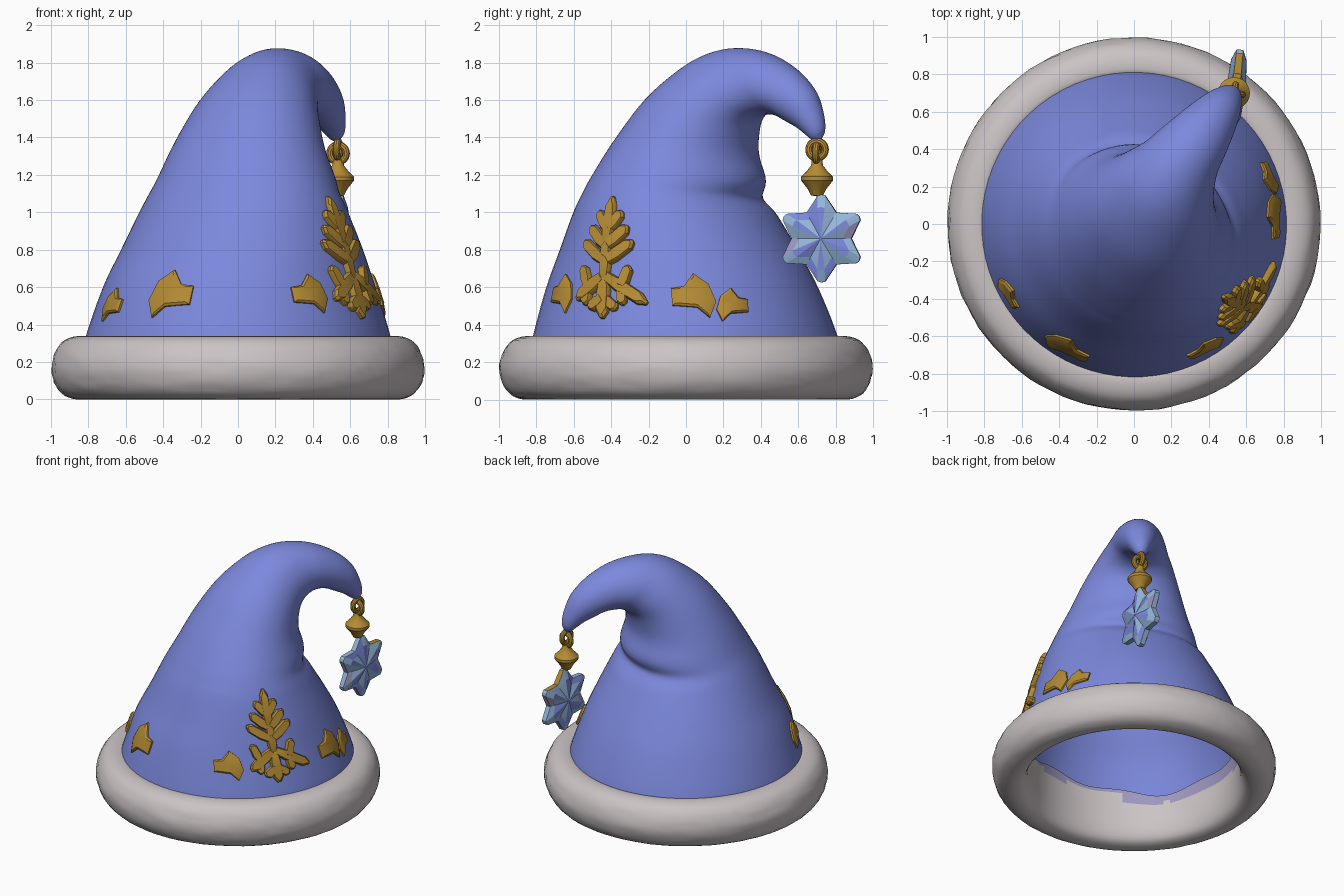
import bpy, bmesh, math, random
from mathutils import Vector, Matrix
from mathutils.bvhtree import BVHTree

if "Cube" in bpy.data.objects:
    bpy.data.objects.remove(bpy.data.objects["Cube"])

random.seed(4)


def material(name, rgb):
    m = bpy.data.materials.new(name)
    m.diffuse_color = (*rgb, 1)
    m.use_nodes = True
    m.node_tree.nodes["Principled BSDF"].inputs["Base Color"].default_value = m.diffuse_color
    return m


BLUE = material("periwinkle felt", (0.20, 0.25, 0.72))
FUR = material("warm grey fur", (0.60, 0.55, 0.56))
LILAC = material("lilac grey lining", (0.34, 0.31, 0.52))
GOLD = material("gold", (0.46, 0.26, 0.035))
ICE = material("pale ice blue", (0.30, 0.47, 0.70))


def finish(bm, name, mats, angle=40):
    bmesh.ops.recalc_face_normals(bm, faces=bm.faces)
    me = bpy.data.meshes.new(name)
    bm.to_mesh(me)
    bm.free()
    for m in mats:
        me.materials.append(m)
    ob = bpy.data.objects.new(name, me)
    bpy.context.collection.objects.link(ob)
    bpy.ops.object.select_all(action='DESELECT')
    ob.select_set(True)
    bpy.context.view_layer.objects.active = ob
    bpy.ops.object.shade_smooth_by_angle(angle=math.radians(angle))
    return ob


def refine(rows, n):
    """Catmull-Rom interpolation of a table of profile rows."""
    out = []
    for i in range(len(rows) - 1):
        p0, p1, p2, p3 = [Vector(rows[min(max(j, 0), len(rows) - 1)]) for j in range(i - 1, i + 3)]
        for k in range(n):
            t = k / n
            out.append(0.5 * (2 * p1 + (p2 - p0) * t + (2 * p0 - 5 * p1 + 4 * p2 - p3) * t * t
                              + (3 * p1 - p0 - 3 * p2 + p3) * t ** 3))
    return out + [Vector(rows[-1])]


def loft(rings, cap_end=False):
    bm = bmesh.new()
    vs = [[bm.verts.new(p) for p in r] for r in rings]
    n = len(vs[0])
    for a, b in zip(vs, vs[1:]):
        for i in range(n):
            bm.faces.new((a[i], a[(i + 1) % n], b[(i + 1) % n], b[i]))
    if cap_end:
        bm.faces.new(vs[-1])
    return bm


def lathe(profile, n, centre=(0, 0, 0)):
    return [[Vector(centre) + Vector((r * math.cos(2 * math.pi * i / n), r * math.sin(2 * math.pi * i / n), z))
             for i in range(n)] for r, z in profile]


# Hat: rings given by outer point, inner point (along the bend, height), side radius, side shift
D, S, Z = Vector((0.6, 0.8, 0)), Vector((0.8, -0.6, 0)), Vector((0, 0, 1))
HAT = [
    (-.84, .20, .83, .20, .84, 0), (-.815, .34, .81, .34, .815, .003), (-.735, .60, .71, .60, .732, .018),
    (-.64, .80, .605, .80, .66, .04), (-.55, 1.0, .50, .98, .583, .06),
    (-.497, 1.10, .455, 1.075, .54, .065), (-.442, 1.20, .43, 1.16, .497, .066),
    (-.32, 1.40, .405, 1.32, .42, .05), (-.15, 1.62, .425, 1.44, .345, .035),
    (.045, 1.78, .465, 1.495, .28, .02), (.20, 1.855, .52, 1.52, .23, .01), (.36, 1.877, .58, 1.522, .195, 0),
    (.54, 1.85, .635, 1.51, .168, 0), (.71, 1.77, .695, 1.48, .138, 0), (.835, 1.66, .765, 1.445, .104, 0),
    (.895, 1.54, .815, 1.41, .072, 0), (.915, 1.45, .85, 1.385, .045, 0), (.902, 1.395, .872, 1.38, .015, 0),
]
rings, lining = [], []
for k, (wo, zo, wi, zi, rs, so) in enumerate(refine(HAT, 5)):
    mid = D * (wo + wi) / 2 + Z * (zo + zi) / 2 + S * so
    half = D * (wi - wo) / 2 + Z * (zi - zo) / 2
    ring = []
    for i in range(72):
        a = 2 * math.pi * i / 72
        p = mid + half * math.cos(a) + S * rs * math.sin(a)
        # folded crease across the back, dipping towards the middle
        off = math.atan2(math.sin(a + 0.35), math.cos(a + 0.35))
        w = math.exp(-(off / 0.95) ** 2)
        h = p.z - 1.07 - 0.02 * off * off
        dent = 0.042 * math.exp(-(h / 0.05) ** 2) - 0.018 * math.exp(-((h - .12) / 0.07) ** 2)
        if k < 42:
            p -= (half.normalized() * math.cos(a) + S * math.sin(a)) * dent * w
        ring.append(p)
    rings.append(ring)
    if 5 <= k <= 45:
        lining.append([p + (mid - p).normalized() * 0.03 for p in ring])
hat_bm = loft(rings, True)
surface = BVHTree.FromBMesh(hat_bm)
finish(hat_bm, "hat_cone", [BLUE], 60)
finish(loft(lining, True), "hat_inside", [BLUE], 60)

# Fur brim with the lining running up inside
BRIM = [(.79, .30), (.81, .335), (.88, .335), (.945, .303), (.985, .24), (1.0, .165), (.985, .09), (.945, .03),
        (.885, .003), (.83, .003), (.78, .03), (.75, .10), (.74, .20), (.742, .30), (.735, .39)]
brim = lathe(refine(BRIM, 3), 96)
for k, ring in enumerate(brim):
    for i, p in enumerate(ring):
        a = 2 * math.pi * i / 96
        if k > 36:
            p.z += (k - 36) / 6 * 0.03 * (math.sin(3 * a) + 0.6 * math.sin(8 * a))
        elif 8 < k < 24:
            p.xy *= 1 - 0.006 * random.random()
bm = loft(brim)
for f in bm.faces:
    c = f.calc_center_median()
    turn = math.degrees(math.atan2(c.y, c.x)) % 360
    low = 0.29 if 140 < turn < 235 else 0.37
    f.material_index = int(c.z > low and c.xy.length < 0.77)
finish(bm, "fur_brim", [FUR, LILAC], 60)


# Gold shapes laid on the felt
def on_hat(az, a, z, lift):
    ang = math.radians(az) + a / 0.72
    d = Vector((math.cos(ang), math.sin(ang), 0))
    hit, nor, _, _ = surface.ray_cast(Vector((0, 0, z)) + d * 2, -d)
    return hit + (d * 0.9 + Z * 0.35).normalized() * lift


def add_plate(bm, az, pts, lift=0.03):
    c = sum((Vector(p) for p in pts), Vector((0, 0))) / len(pts)
    layers = []
    for scale, h in ((1, -0.012), (1, lift * 0.6), (0.82, lift)):
        layers.append([bm.verts.new(on_hat(az, *(c + (Vector(p) - c) * scale), h)) for p in pts])
    n = len(pts)
    for lo, hi in zip(layers, layers[1:]):
        for i in range(n):
            bm.faces.new((lo[i], lo[(i + 1) % n], hi[(i + 1) % n], hi[i]))
    top = bm.verts.new(on_hat(az, *c, lift))
    for i in range(n):
        bm.faces.new((layers[-1][i], layers[-1][(i + 1) % n], top))


def leaf(p, q, w):
    """Blunt stroke outline from p to q, sheared so the whole figure leans."""
    p, q = Vector(p), Vector(q)
    t = q - p
    s = Vector((-t.y, t.x)).normalized() * w
    pts = [p - s * .7, p + t * .35 - s, p + t * .85 - s * .9, q - s * .25, q + s * .25,
           p + t * .85 + s * .9, p + t * .35 + s, p + s * .7]
    return [v + Vector(((0.45 - v.y) * 0.10, 0)) for v in pts]


FRAGMENT = [(-.115, .03), (-.05, .04), (0, .11), (.08, .055), (.115, -.04), (.08, -.125), (.02, -.07), (-.105, -.06)]
for i, (az, z, flip, size) in enumerate([(-60, .57, 1, .88), (-118.5, .57, -1, 1.08), (-151, .51, -1, .75),
                                         (3, .56, 1, 1), (19, .51, -1, .75)]):
    bm = bmesh.new()
    add_plate(bm, az, [(x * flip * size, z + y * size) for x, y in FRAGMENT], 0.02)
    finish(bm, f"gold_fragment_{i + 1}", [GOLD], 30)

# Large snowflake: trunk, paired upper branches, three lower arms with twigs
strokes = [((0, .62), (0, .86), .032), ((0, .80), (0, 1.08), .036),
           ((0, .66), (0, .43), .036), ((0, .66), (-.17, .53), .036), ((0, .66), (.24, .51), .036)]
for s in (-1, 1):
    strokes += [((0, .90), (s * .085, 1.0), .032), ((0, .81), (s * .13, .92), .034),
                ((0, .73), (s * .165, .84), .034), ((s * .10, .59), (s * .145, .71), .03),
                ((0, .54), (s * .08, .48), .03), ((s * .10, .60), (s * .11, .50), .028)]
bm = bmesh.new()
for k, (p, q, w) in enumerate(strokes):
    add_plate(bm, -34, leaf(p, q, w), 0.03 + 0.0008 * (k % 5))
finish(bm, "gold_snowflake", [GOLD], 30)

# Pendant: two crossed links and a bead
X, Y = 0.535, 0.70
for name, z, rot in (("upper_link", 1.335, (math.pi / 2, 0, math.radians(80))),
                     ("lower_link", 1.315, (math.pi / 2, 0, math.radians(-10)))):
    bpy.ops.mesh.primitive_torus_add(major_radius=0.045, minor_radius=0.019, major_segments=28,
                                     minor_segments=10, location=(X, Y, z), rotation=rot)
    link = bpy.context.object
    link.name = name
    link.data.materials.append(GOLD)
    bpy.ops.object.shade_smooth_by_angle()
BEAD = [(.001, 1.285), (.028, 1.28), (.032, 1.25), (.055, 1.22), (.085, 1.19), (.085, 1.17),
        (.05, 1.125), (.032, 1.09), (.001, 1.085)]
finish(loft(lathe(BEAD, 20, (X, Y, 0))), "pendant_bead", [GOLD], 35)

# Faceted hanging star: blunt six-pointed outline, raised ridges and hub
bm = bmesh.new()
star_at = Matrix.Translation((0.545, 0.725, 0.86)) @ Matrix.Rotation(math.radians(-6), 4, 'Z')


def star_ring(r_tip, r_dip, x_tip, x_dip, spread):
    out = []
    for i in range(6):
        for off, r, x in ((-spread, r_tip, x_tip), (0, r_tip * 1.02, x_tip), (spread, r_tip, x_tip), (30, r_dip, x_dip)):
            a = math.radians(90 + i * 60 + off)
            out.append(bm.verts.new(star_at @ Vector((x, r * math.cos(a), r * math.sin(a)))))
    return out


edges = {s: star_ring(.23, .16, s * .018, s * .02, 5) for s in (-1, 1)}
for s in (-1, 1):
    rim, inner = edges[s], star_ring(.165, .115, s * .042, s * .026, 7)
    hub = bm.verts.new(star_at @ Vector((s * .052, 0, 0)))
    for i in range(24):
        j = (i + 1) % 24
        # icy rim with a few blue and lilac facets, blue spokes running into the hub
        bm.faces.new((rim[i], rim[j], inner[j], inner[i])).material_index = {2: 0, 7: 2}.get(i % 12, 0 if i % 8 == 3 else 1)
        bm.faces.new((inner[i], inner[j], hub)).material_index = int(i % 4 == 3 or i % 8 == 6)
for i in range(24):
    j = (i + 1) % 24
    # the rim of one upper point is gilded
    bm.faces.new((edges[-1][i], edges[-1][j], edges[1][j], edges[1][i])).material_index = 3 if i in (22, 23) else 1
finish(bm, "hanging_star", [BLUE, ICE, LILAC, GOLD], 15)
